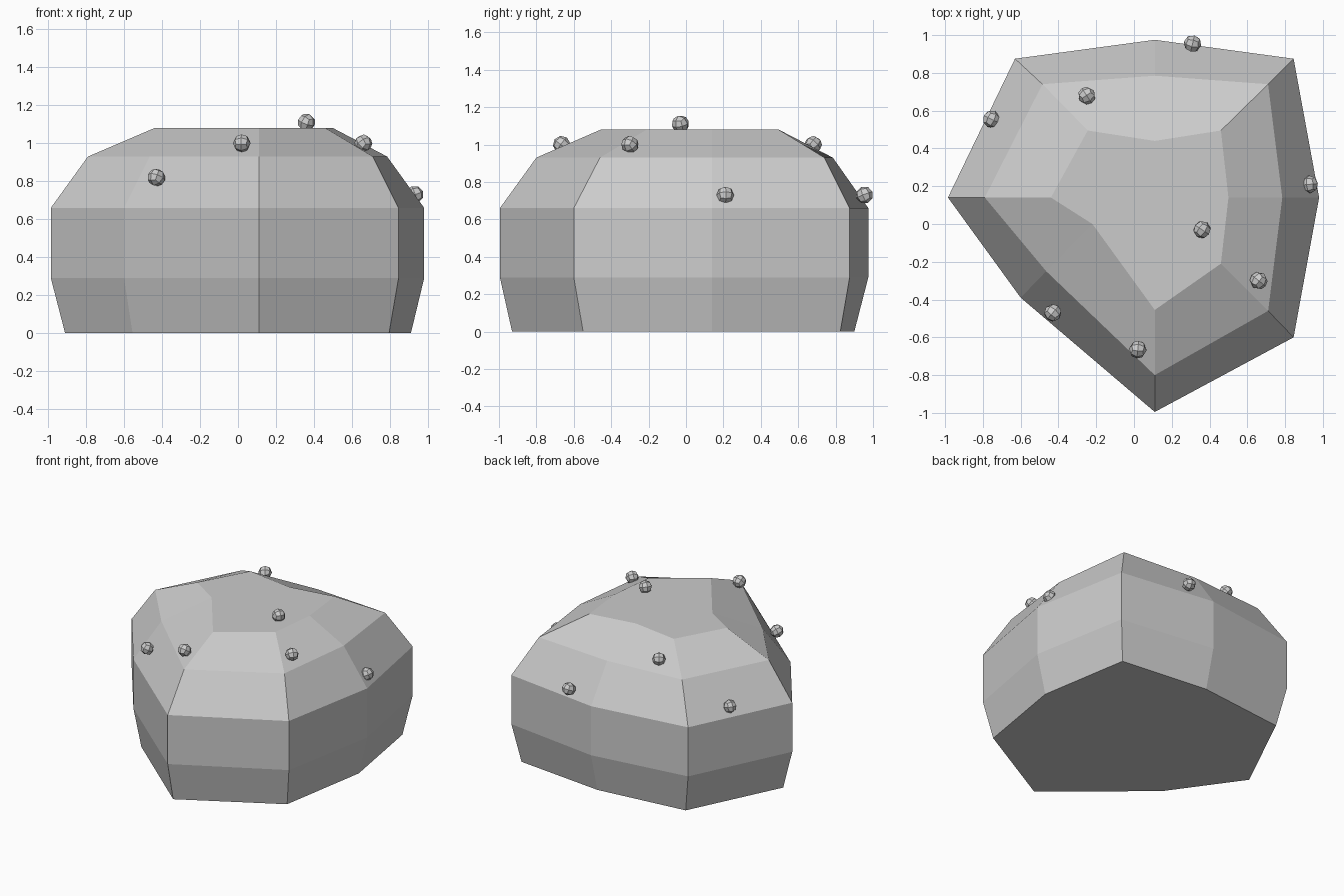
import bpy, bmesh
from mathutils import Vector

if "Cube" in bpy.data.objects:
    bpy.data.objects.remove(bpy.data.objects["Cube"])

# Eight-sided outlines, counter-clockwise from the front corner
BASE = [(.11, -.93), (.795, -.55), (.91, .14), (.795, .825),
        (.11, .90), (-.575, .825), (-.91, .14), (-.555, -.36)]
GIRTH = [(.11, -.995), (.845, -.60), (.98, .14), (.845, .875),
         (.11, .975), (-.63, .875), (-.985, .14), (-.60, -.39)]
SHOULDER = [(.11, -.80), (.71, -.46), (.785, .14), (.71, .74),
            (.11, .785), (-.485, .74), (-.79, .14), (-.465, -.25)]
CROWN = [(.11, -.455), (.46, -.21), (.50, .14), (.46, .495),
         (.11, .44), (-.245, .495), (-.44, .14), (-.22, 0)]
LEVELS = [(BASE, 0), (GIRTH, .29), (GIRTH, .66), (SHOULDER, .93), (CROWN, 1.08)]


def finish(bm, name):
    bmesh.ops.recalc_face_normals(bm, faces=bm.faces)
    mesh = bpy.data.meshes.new(name)
    bm.to_mesh(mesh)
    bm.free()
    obj = bpy.data.objects.new(name, mesh)
    bpy.context.collection.objects.link(obj)
    return obj


# Faceted body: stacked outlines joined by quads and capped
bm = bmesh.new()
rings = [[bm.verts.new((x, y, z)) for x, y in outline] for outline, z in LEVELS]
for low, high in zip(rings, rings[1:]):
    for i in range(8):
        j = (i + 1) % 8
        bm.faces.new((low[i], low[j], high[j], high[i]))
bm.faces.new(rings[0][::-1])
bm.faces.new(rings[-1])
finish(bm, "body")


# Small bumps: rounded cubes turned to face outward
def bump(index, location):
    bm = bmesh.new()
    bmesh.ops.create_cube(bm, size=2)
    bmesh.ops.subdivide_edges(bm, edges=bm.edges[:], cuts=1, use_grid_fill=True)
    for v in bm.verts:
        v.co = v.co.normalized() * .047
    obj = finish(bm, f"bump_{index}")
    obj.location = location
    outward = Vector(location) - Vector((.11, .14, .4))
    obj.rotation_euler = outward.to_track_quat('Z', 'Y').to_euler()


for n, place in enumerate([(.36, -.03, 1.11), (.66, -.30, 1.0), (.93, .21, .73),
                           (.02, -.665, 1.0), (-.43, -.47, .82), (-.755, .555, .73),
                           (-.25, .68, 1.0), (.31, .955, .73)], 1):
    bump(n, place)
